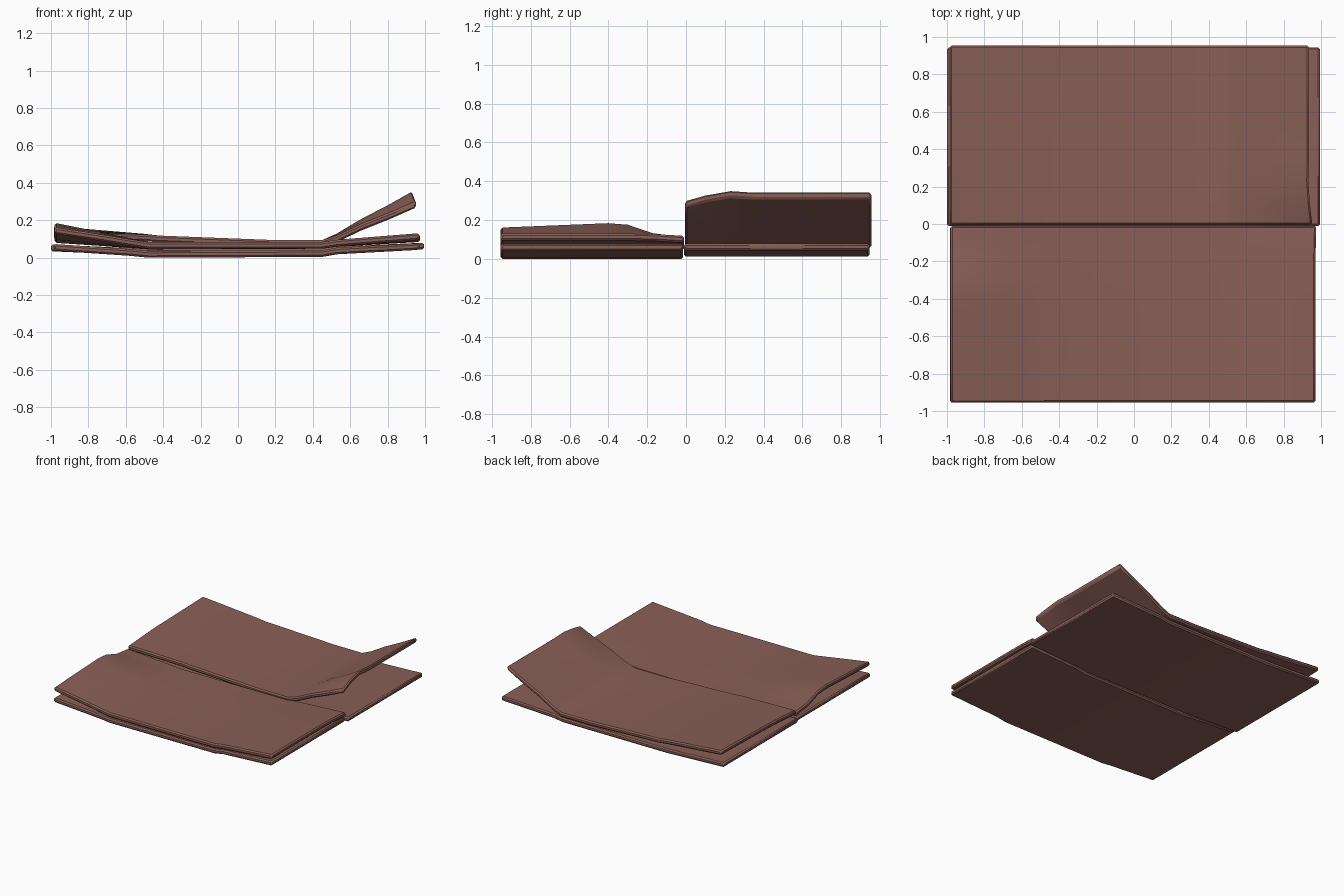
import bpy, bmesh

if "Cube" in bpy.data.objects:
    bpy.data.objects.remove(bpy.data.objects["Cube"])

mat = bpy.data.materials.new("brown_board")
mat.diffuse_color = (0.25, 0.115, 0.095, 1)
mat.use_nodes = True
mat.node_tree.nodes["Principled BSDF"].inputs["Base Color"].default_value = mat.diffuse_color


def lerp(table, t):
    # Piecewise linear lookup in ((t, value), ...)
    if t <= table[0][0]:
        return table[0][1]
    for (a, va), (b, vb) in zip(table, table[1:]):
        if t <= b:
            return va + (vb - va) * (t - a) / (b - a)
    return table[-1][1]


def panel(name, ys, profile, left_end, right_end, thick=0.036):
    # Board bent along x; the end offsets blend extra height and x shift along y
    xs = [p[0] for p in profile]
    bm = bmesh.new()
    layers = []
    for side in (-0.5, 0.5):
        rows = []
        for y in ys:
            row = []
            for x, z in profile:
                lift, shift = 0.0, 0.0
                if x < -0.45:
                    k = (x + 0.45) / (xs[0] + 0.45)
                    lift = k * lerp(left_end, y)
                elif x > 0.45:
                    k = (x - 0.45) / (xs[-1] - 0.45)
                    lift = k * lerp(right_end, y)
                    shift = -0.4 * lift
                row.append(bm.verts.new((x + shift, y, z + lift + side * thick)))
            rows.append(row)
        layers.append(rows)
    lo, hi = layers
    ny, nx = len(ys), len(xs)
    for j in range(ny - 1):
        for i in range(nx - 1):
            for r in layers:
                bm.faces.new((r[j][i], r[j][i + 1], r[j + 1][i + 1], r[j + 1][i]))
        for i in (0, nx - 1):
            bm.faces.new((lo[j][i], lo[j + 1][i], hi[j + 1][i], hi[j][i]))
    for i in range(nx - 1):
        for j in (0, ny - 1):
            bm.faces.new((lo[j][i], lo[j][i + 1], hi[j][i + 1], hi[j][i]))
    bmesh.ops.recalc_face_normals(bm, faces=bm.faces)
    me = bpy.data.meshes.new(name)
    bm.to_mesh(me)
    bm.free()
    ob = bpy.data.objects.new(name, me)
    bpy.context.collection.objects.link(ob)
    me.materials.append(mat)
    bev = ob.modifiers.new("edge_bevel", 'BEVEL')
    bev.width = 0.01
    bev.segments = 1
    bev.angle_limit = 1.0
    bpy.context.view_layer.objects.active = ob
    ob.select_set(True)
    bpy.ops.object.shade_smooth_by_angle(angle=0.5)
    ob.select_set(False)


flat = ((-1, 0), (1, 0))

# Lower boards, slightly dished
panel("lower_front_board", (-0.955, -0.015),
      ((-0.985, 0.055), (-0.58, 0.028), (-0.48, 0.018), (0.45, 0.022),
       (0.53, 0.036), (0.97, 0.06)), flat, flat)
panel("lower_back_board", (-0.01, 0.945),
      ((-1.0, 0.052), (-0.58, 0.034), (-0.48, 0.03), (0.45, 0.03),
       (0.53, 0.042), (0.995, 0.062)), flat, flat)

# Upper front board with its left end curling up
panel("upper_front_board", (-0.955, -0.65, -0.4, -0.3, -0.17, -0.08, -0.01),
      ((-0.98, 0.12), (-0.75, 0.095), (-0.58, 0.075), (-0.48, 0.064),
       (0.45, 0.066), (0.53, 0.078), (0.97, 0.113)),
      ((-0.955, 0.025), (-0.4, 0.048), (-0.3, 0.04), (-0.17, -0.005), (0, -0.025)),
      ((-0.955, 0), (-0.2, 0), (0, -0.012)))

# Upper back board with its right end folded up as a flap
panel("upper_back_board", (-0.005, 0.1, 0.23, 0.35, 0.6, 0.955),
      ((-0.985, 0.135), (-0.75, 0.122), (-0.5, 0.108), (-0.42, 0.1),
       (0.2, 0.076), (0.45, 0.076), (0.53, 0.11), (0.65, 0.18),
       (0.8, 0.255), (0.935, 0.328)),
      ((0, -0.02), (0.3, 0), (0.955, 0.015)),
      ((0, -0.045), (0.1, -0.015), (0.23, 0.008), (0.35, 0), (0.955, 0)))
